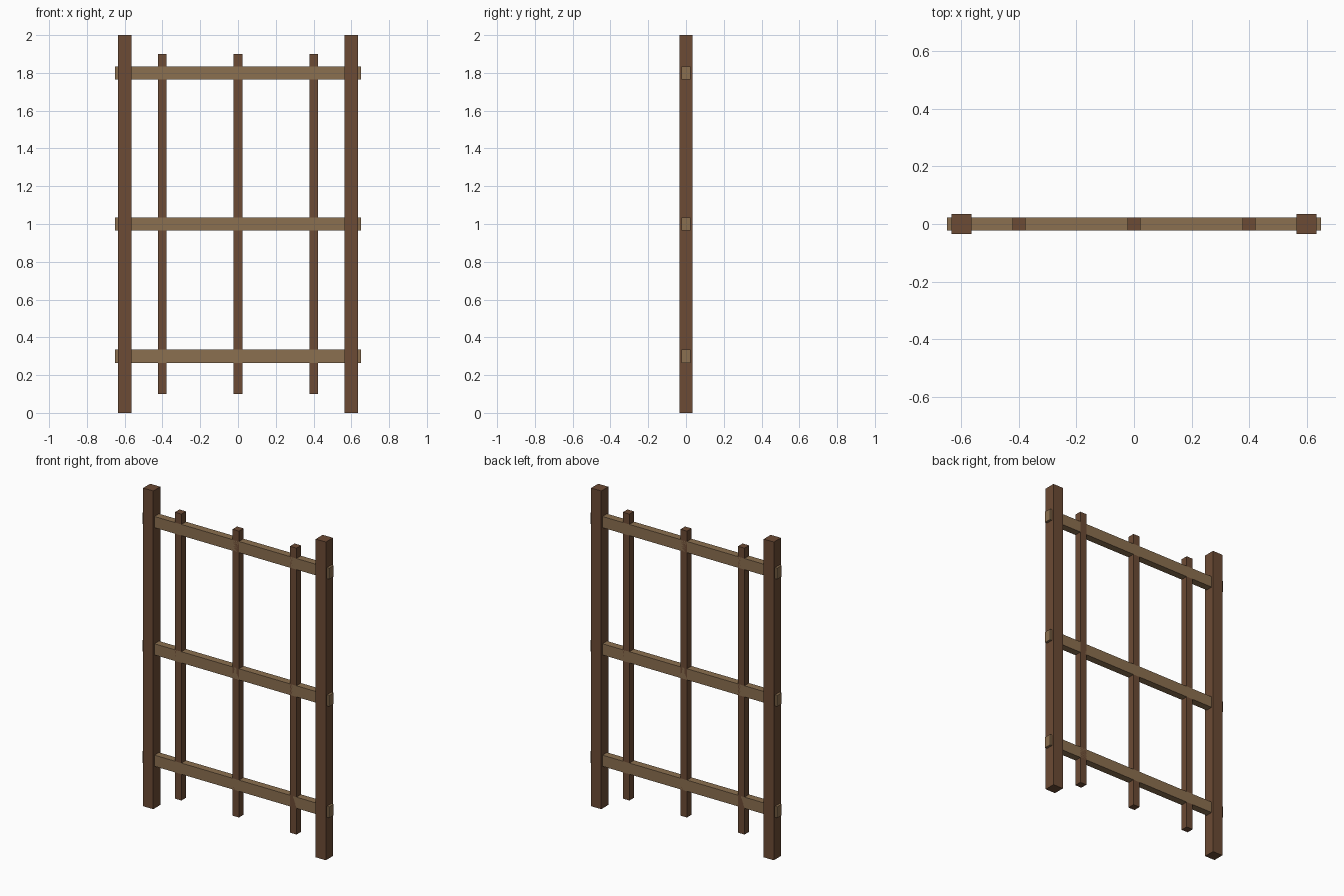
import bpy

if "Cube" in bpy.data.objects:
    bpy.data.objects.remove(bpy.data.objects["Cube"])


def material(name, color):
    mat = bpy.data.materials.new(name)
    mat.diffuse_color = (*color, 1)
    mat.use_nodes = True
    mat.node_tree.nodes["Principled BSDF"].inputs["Base Color"].default_value = mat.diffuse_color
    return mat


def beam(name, size, center, mat):
    bpy.ops.mesh.primitive_cube_add(size=1, location=center)
    obj = bpy.context.object
    obj.name = name
    obj.scale = size
    bpy.ops.object.transform_apply(location=False, rotation=False, scale=True)
    obj.data.materials.append(mat)
    return obj


dark_wood = material("dark_wood", (0.15, 0.07, 0.035))
light_wood = material("light_wood", (0.26, 0.16, 0.08))

# Two tall outer posts
for side, x in (("left", -0.6), ("right", 0.6)):
    beam(f"{side}_post", (0.07, 0.07, 2.0), (x, 0, 1.0), dark_wood)

# Cross rails, passing through the posts
for level, z in (("bottom", 0.3), ("middle", 1.0), ("top", 1.8)):
    beam(f"{level}_rail", (1.3, 0.045, 0.07), (0, 0, z), light_wood)

# Thin upright slats, from just above the ground to above the top rail
for place, x in (("left", -0.4), ("center", 0.0), ("right", 0.4)):
    beam(f"{place}_slat", (0.045, 0.045, 1.8), (x, 0, 1.0), dark_wood)
